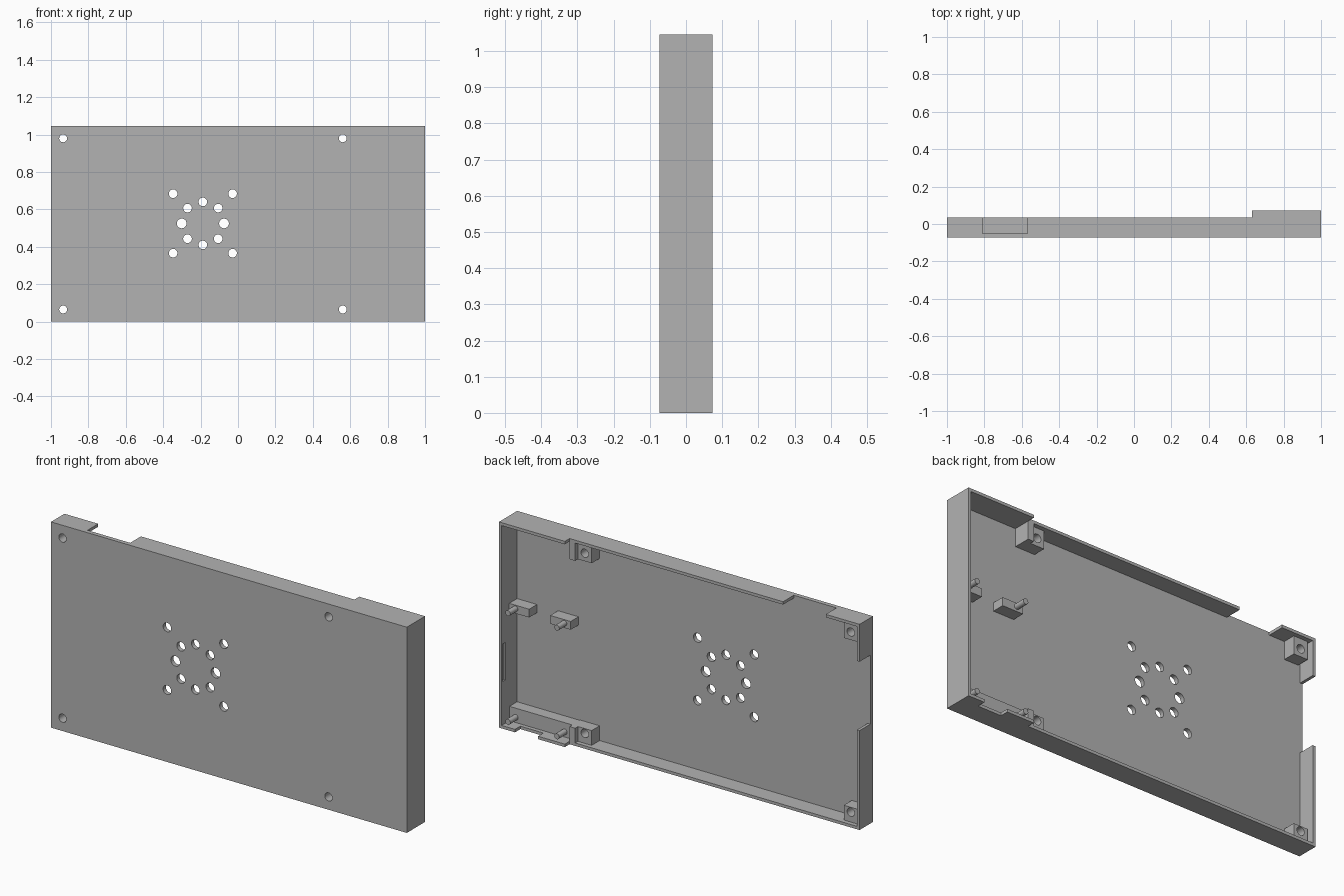
import bpy, bmesh
from math import pi
from mathutils import Matrix, Vector

if "Cube" in bpy.data.objects:
    bpy.data.objects.remove(bpy.data.objects["Cube"], do_unlink=True)

grey = bpy.data.materials.new("matte_grey")
grey.use_nodes = True
grey.diffuse_color = (0.45, 0.45, 0.45, 1)
grey.node_tree.nodes["Principled BSDF"].inputs["Base Color"].default_value = (0.45, 0.45, 0.45, 1)

FRONT, BACK = -0.073, 0.073   # depth of the outer face and of the tall rim
FLOOR, RIM = -0.051, 0.035    # inside of the front plate, and the low rim
HEIGHT, WALL = 1.045, 0.015


def finish(name, bm):
    mesh = bpy.data.meshes.new(name)
    bm.to_mesh(mesh)
    bm.free()
    mesh.materials.append(grey)
    ob = bpy.data.objects.new(name, mesh)
    bpy.context.collection.objects.link(ob)
    return ob


def box(name, x, y, z):
    """Box from (low, high) pairs."""
    bm = bmesh.new()
    lo, hi = Vector((x[0], y[0], z[0])), Vector((x[1], y[1], z[1]))
    size = Matrix.Diagonal((*(hi - lo), 1))
    bmesh.ops.create_cube(bm, size=1, matrix=Matrix.Translation((lo + hi) / 2) @ size)
    return finish(name, bm)


def rods(name, spots, y):
    """Cylinders along y at each (x, z, radius)."""
    bm = bmesh.new()
    for x, z, r in spots:
        place = Matrix.Translation((x, sum(y) / 2, z)) @ Matrix.Rotation(pi / 2, 4, "X")
        bmesh.ops.create_cone(bm, cap_ends=True, segments=32, radius1=r, radius2=r,
                              depth=y[1] - y[0], matrix=place)
    return finish(name, bm)


def smooth(ob):
    bpy.ops.object.select_all(action="DESELECT")
    ob.select_set(True)
    bpy.context.view_layer.objects.active = ob
    bpy.ops.object.shade_smooth_by_angle()


def cut(ob, cutters):
    """Subtract the cutters, keeping the result as plain mesh."""
    for cutter in cutters:
        cutter.hide_render = True
        mod = ob.modifiers.new("cut", "BOOLEAN")
        mod.operation, mod.solver, mod.object = "DIFFERENCE", "EXACT", cutter
    bpy.context.view_layer.update()
    result = ob.evaluated_get(bpy.context.evaluated_depsgraph_get())
    mesh = bpy.data.meshes.new_from_object(result)
    ob.modifiers.clear()
    ob.data = mesh


# Hole positions: corner screws and the vent pattern
screws = [(x, z, 0.021) for x in (-0.935, 0.56) for z in (0.065, 0.98)]
cx, cz = -0.188, 0.525
vents = [(cx + sx * s, cz + sz * s, 0.023)
         for s in (0.159, 0.082) for sx in (-1, 1) for sz in (-1, 1)]
vents += [(cx, cz + s * 0.115, 0.023) for s in (-1, 1)]
vents += [(cx + s * 0.113, cz, 0.026) for s in (-1, 1)]
hole_cutter = rods("hole_cutter", screws + vents, (-0.2, 0.2))

# Shell: hollowed tray with low rim, gaps and port openings
shell = box("shell", (-1, 1), (FRONT, BACK), (0, HEIGHT))
cutters = [
    box("cavity", (-1 + WALL, 1 - WALL), (FLOOR, 0.2), (WALL, HEIGHT - WALL)),
    box("low_rim", (-1.1, 0.63), (RIM, 0.2), (-0.1, 1.2)),
    box("top_gap", (-0.81, -0.57), (FLOOR, 0.2), (1.0, 1.2)),
    box("side_gap", (-1.1, -0.95), (FLOOR, 0.2), (0.505, 0.855)),
    box("port_gap", (0.78, 0.91), (0.03, 0.2), (-0.1, 0.05)),
    box("wall_slot", (0.9, 0.993), (0.043, 0.066), (0.235, 0.425)),
    hole_cutter,
]
cut(shell, cutters)
smooth(shell)

# Screw bosses, tied into the nearest long wall
for x, side in ((-0.935, "right"), (0.56, "left")):
    for z, level in ((0.065, "lower"), (0.98, "upper")):
        span = (WALL - 0.005, 0.09) if level == "lower" else (0.94, HEIGHT - WALL + 0.005)
        boss = box(f"{level}_{side}_boss", (x - 0.039, x + 0.039), (FLOOR - 0.005, 0.013), span)
        cut(boss, [hole_cutter])
        smooth(boss)
        if side == "left":
            box(f"{level}_rib", (0.598, 0.63), (FLOOR - 0.005, RIM), span)

# Board supports with locating pins
box("lower_support_bar", (0.615, 0.99), (FLOOR - 0.005, 0.01), (0.01, 0.088))
for x, name in ((0.64, "inner"), (0.873, "outer")):
    box(f"{name}_support", (x, x + 0.115), (FLOOR - 0.005, 0.012), (0.57, 0.612))
pins = rods("locating_pins", [(x, z, 0.014) for x in (0.675, 0.95) for z in (0.042, 0.594)],
            (0, BACK))
smooth(pins)

# Remove the cutters
for cutter in cutters:
    bpy.data.objects.remove(cutter, do_unlink=True)
